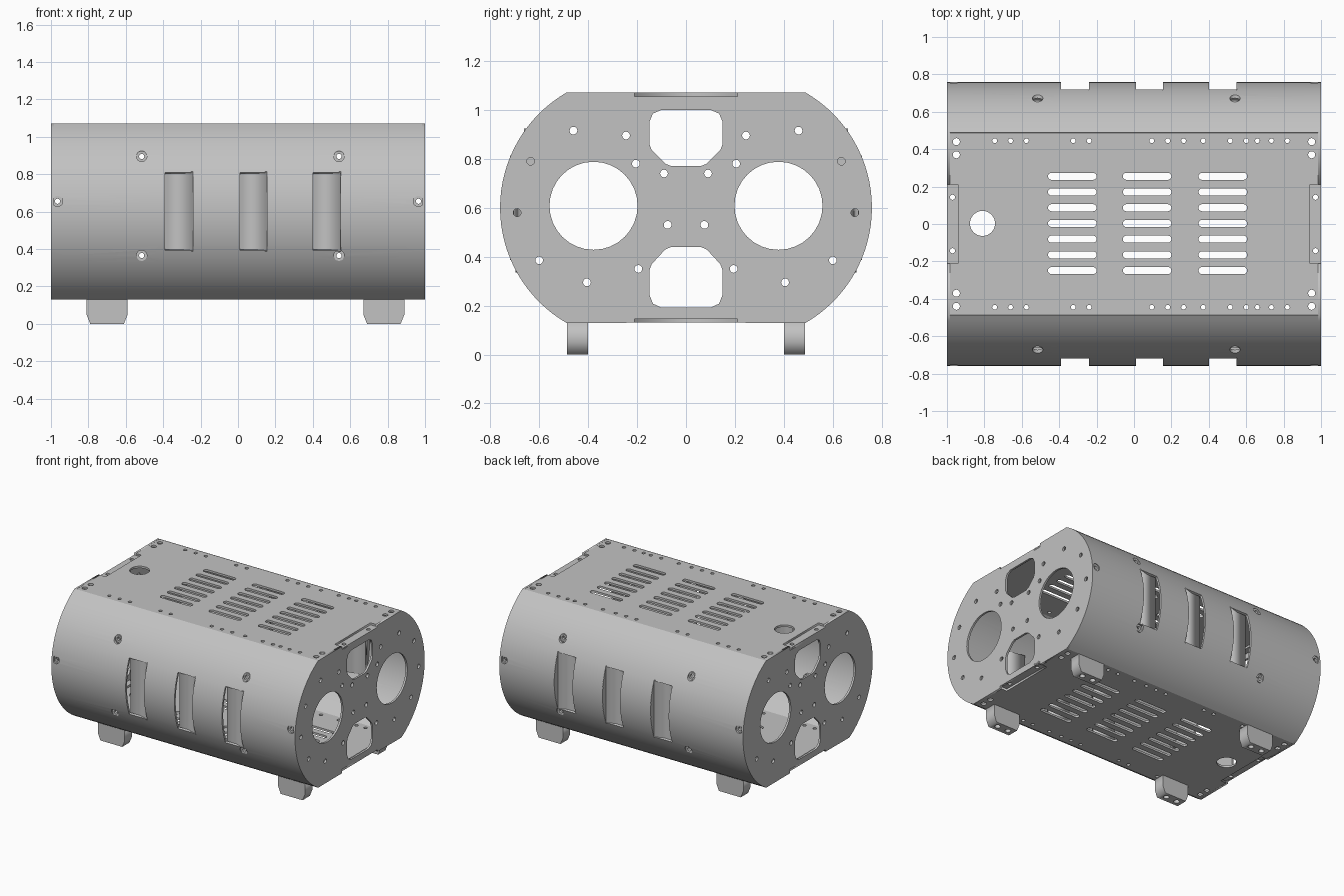
import bpy, bmesh
from math import sin, cos, pi, radians, sqrt
from mathutils import Matrix, Vector

cube = bpy.data.objects.get("Cube")
if cube:
    bpy.data.objects.remove(cube)

grey = bpy.data.materials.new("metal_grey")
grey.use_nodes = True
grey.diffuse_color = (0.54, 0.54, 0.54, 1)
grey.node_tree.nodes["Principled BSDF"].inputs["Base Color"].default_value = (0.54, 0.54, 0.54, 1)

R, CY, CZ, T = 0.544, 0.216, 0.6, 0.015      # side arc and sheet thickness
HALF_Y, HALF_Z, END = 0.488, 0.47, 0.985
WIN = radians(22.5)
WINDOWS = [(-0.39, -0.24), (0.01, 0.155), (0.40, 0.55)]
SCREWS = [(x, z) for x in (-0.515, 0.54) for z in (0.365, 0.895)] + [(-0.965, 0.655), (0.965, 0.655)]

FLAT = Matrix.Identity(4)
FACING_Y = Matrix.Rotation(pi / 2, 4, 'X')
FACING_X = Matrix(((0, 0, 1, 0), (1, 0, 0, 0), (0, 1, 0, 0), (0, 0, 0, 1)))


def add_object(name, mesh):
    ob = bpy.data.objects.new(name, mesh)
    bpy.context.collection.objects.link(ob)
    mesh.materials.clear()
    mesh.materials.append(grey)
    return ob


def bake(ob):
    """Replace an object by its evaluated mesh."""
    deps = bpy.context.evaluated_depsgraph_get()
    mesh = bpy.data.meshes.new_from_object(ob.evaluated_get(deps))
    name = ob.name
    bpy.data.objects.remove(ob)
    return add_object(name, mesh)


def plate(name, loops, thick, turn, loc):
    """Flat sheet: first loop is the outline, the others are holes."""
    cu = bpy.data.curves.new(name, 'CURVE')
    cu.dimensions, cu.fill_mode, cu.extrude = '2D', 'BOTH', thick / 2
    for loop in loops:
        sp = cu.splines.new('POLY')
        sp.points.add(len(loop) - 1)
        for p, (a, b) in zip(sp.points, loop):
            p.co = (a, b, 0, 1)
        sp.use_cyclic_u = True
    ob = bpy.data.objects.new(name, cu)
    bpy.context.collection.objects.link(ob)
    ob = bake(ob)
    ob.data.transform(Matrix.Translation(loc) @ turn)
    return ob


def circle(a, b, r, n=16):
    return [(a + r * cos(2 * pi * i / n), b + r * sin(2 * pi * i / n)) for i in range(n)]


def slot(x0, x1, y, r):
    right = [(x1 - r + r * sin(t), y - r * cos(t)) for t in (pi * i / 8 for i in range(9))]
    return right + [(x0 + x1 - a, 2 * y - b) for a, b in right]


def arc(half, n, r=R):
    return [(CY + r * cos(t), CZ + r * sin(t)) for t in (half * (2 * i / n - 1) for i in range(n + 1))]


def mirrored(half):
    return half + [(-a, b) for a, b in reversed(half)]


def drill(ob, spots, r, turn):
    """Cut round holes at the given centres."""
    bm = bmesh.new()
    for c in spots:
        bmesh.ops.create_cone(bm, cap_ends=True, segments=20, radius1=r, radius2=r, depth=3,
                              matrix=Matrix.Translation(c) @ turn)
    me = bpy.data.meshes.new("drill")
    bm.to_mesh(me)
    cutter = add_object("drill", me)
    cutter.hide_render = True
    mod = ob.modifiers.new("holes", 'BOOLEAN')
    mod.object, mod.operation, mod.solver = cutter, 'DIFFERENCE', 'EXACT'
    ob = bake(ob)
    bpy.data.objects.remove(cutter)
    return ob


# Top and bottom plates with vents, rivet holes and end notches
notch = [(END, HALF_Y), (END, 0.21), (0.94, 0.21), (0.94, -0.21), (END, -0.21), (END, -HALF_Y)]
loops = [notch + [(-a, -b) for a, b in notch], circle(-0.81, 0.003, 0.067, 32)]
for x0 in (-0.46, -0.06, 0.345):
    loops += [slot(x0, x0 + 0.26, 0.003 + k * 0.084, 0.019) for k in range(-3, 4)]
for s in (-1, 1):
    for x in (-0.745, -0.66, -0.575, -0.325, -0.24, 0.095, 0.18, 0.265, 0.37, 0.515, 0.6, 0.66, 0.735, 0.82):
        loops.append(circle(x, s * 0.445, 0.013, 10))
    loops += [circle(x, s * y, 0.019) for x in (-0.95, 0.95) for y in (0.37, 0.44)]
for name, s in (("top_plate", 1), ("bottom_plate", -1)):
    plate(name, loops, T, FLAT, (0, 0, CZ + s * (HALF_Z - T / 2)))

# End plates with large ports, and their folded tabs
side = arc(radians(60), 32)
outline = mirrored([(0.21, CZ - HALF_Z + T), (0.21, CZ - HALF_Z)] + side
                   + [(0.21, CZ + HALF_Z), (0.21, CZ + HALF_Z - T)])
port = [(0.06, 0.77), (0.085, 0.78), (0.14, 0.835), (0.15, 0.86), (0.15, 0.95), (0.135, 0.985), (0.10, 1.0)]
lower = [(a, 0.44 - (b - 0.77) * 1.08) for a, b in port]
bolts = [(0.46, 0.915), (0.245, 0.895), (0.205, 0.78), (0.09, 0.74), (0.075, 0.53),
         (0.195, 0.35), (0.405, 0.295), (0.6, 0.385)]
for name, e in (("left_end", 1), ("right_end", -1)):
    loops = [outline, mirrored(port), mirrored(lower)]
    for s in (-1, 1):
        loops.append(circle(s * 0.378, 0.608, 0.18, 32))
        spots = bolts + ([(0.635, 0.79), (0.69, 0.58)] if e > 0 else [])
        loops += [circle(s * a, b, 0.016, 12) for a, b in spots]
    plate(name + "_plate", loops, T, FACING_X, (e * (1 - T / 2), 0, 0))
    tab = [[(-0.03, -0.21), (0.03, -0.21), (0.03, 0.21), (-0.03, 0.21)],
           circle(0, 0.143, 0.014), circle(0, -0.143, 0.014)]
    for s in (-1, 1):
        plate(name + "_tab", tab, T, FLAT, (e * 0.97, 0, CZ + s * (HALF_Z - 1.5 * T)))

# Curved side panels with windows, louvres and screws
for name, s in (("front", -1), ("back", 1)):
    xs = [-END] + [x for w in WINDOWS for x in w] + [END]
    bm = bmesh.new()
    grid = [[bm.verts.new((x, s * y, z)) for y, z in side] for x in xs]
    for i in range(len(xs) - 1):
        for j in range(len(side) - 1):
            mid = (side[j][1] + side[j + 1][1]) / 2 - CZ
            if i % 2 == 1 and abs(mid) < R * sin(WIN):
                continue
            f = [grid[i][j], grid[i + 1][j], grid[i + 1][j + 1], grid[i][j + 1]]
            bm.faces.new(f if s < 0 else f[::-1])
    me = bpy.data.meshes.new(name + "_panel")
    bm.to_mesh(me)
    panel = add_object(name + "_panel", me)
    mod = panel.modifiers.new("sheet", 'SOLIDIFY')
    mod.thickness, mod.offset = T, -1
    panel = drill(panel, [(x, 0, z) for x, z in SCREWS], 0.028, FACING_Y)
    bpy.ops.object.select_all(action='DESELECT')
    panel.select_set(True)
    bpy.context.view_layer.objects.active = panel
    bpy.ops.object.shade_smooth_by_angle(angle=radians(30))

    # Louvre floors slope inward toward the open slit
    chord = CY + R * cos(WIN)
    h = R * sin(WIN)
    for x0, x1 in WINDOWS:
        floor = [(x0 - 0.01, s * (chord - 0.03)), (x1, s * chord),
                 (x1, s * (chord - T)), (x0 - 0.01, s * (chord - 0.03 - T))]
        plate(name + "_louvre_floor", [floor], 2 * h + 0.01, FLAT, (0, 0, CZ))
        wall = [(s * a, b) for a, b in arc(WIN, 12, R - 0.001)]
        plate(name + "_louvre_wall", [wall], 0.008, FACING_X, (x1 + 0.003, 0, 0))

    # Recessed screw rings
    for x, z in SCREWS:
        y = CY + sqrt(R * R - (z - CZ) ** 2) - 0.02
        plate(name + "_screw_ring", [circle(0, 0, 0.029, 20), circle(0, 0, 0.014)],
              0.02, FACING_Y, (x, s * y, z))

# Feet
foot = mirrored([(0.09, 0), (0.11, 0.05), (0.11, 0.13)])
for x in (-0.7, 0.78):
    for y in (-0.443, 0.443):
        ob = plate("foot", [foot], 0.085, FACING_Y, (x, y, 0))
        bm = bmesh.new()
        bm.from_mesh(ob.data)
        bmesh.ops.remove_doubles(bm, verts=bm.verts, dist=0.0001)
        bmesh.ops.recalc_face_normals(bm, faces=bm.faces)
        bm.to_mesh(ob.data)
        bm.free()
        drill(ob, [(x - 0.045, y, 0), (x + 0.045, y, 0)], 0.02, FLAT)
